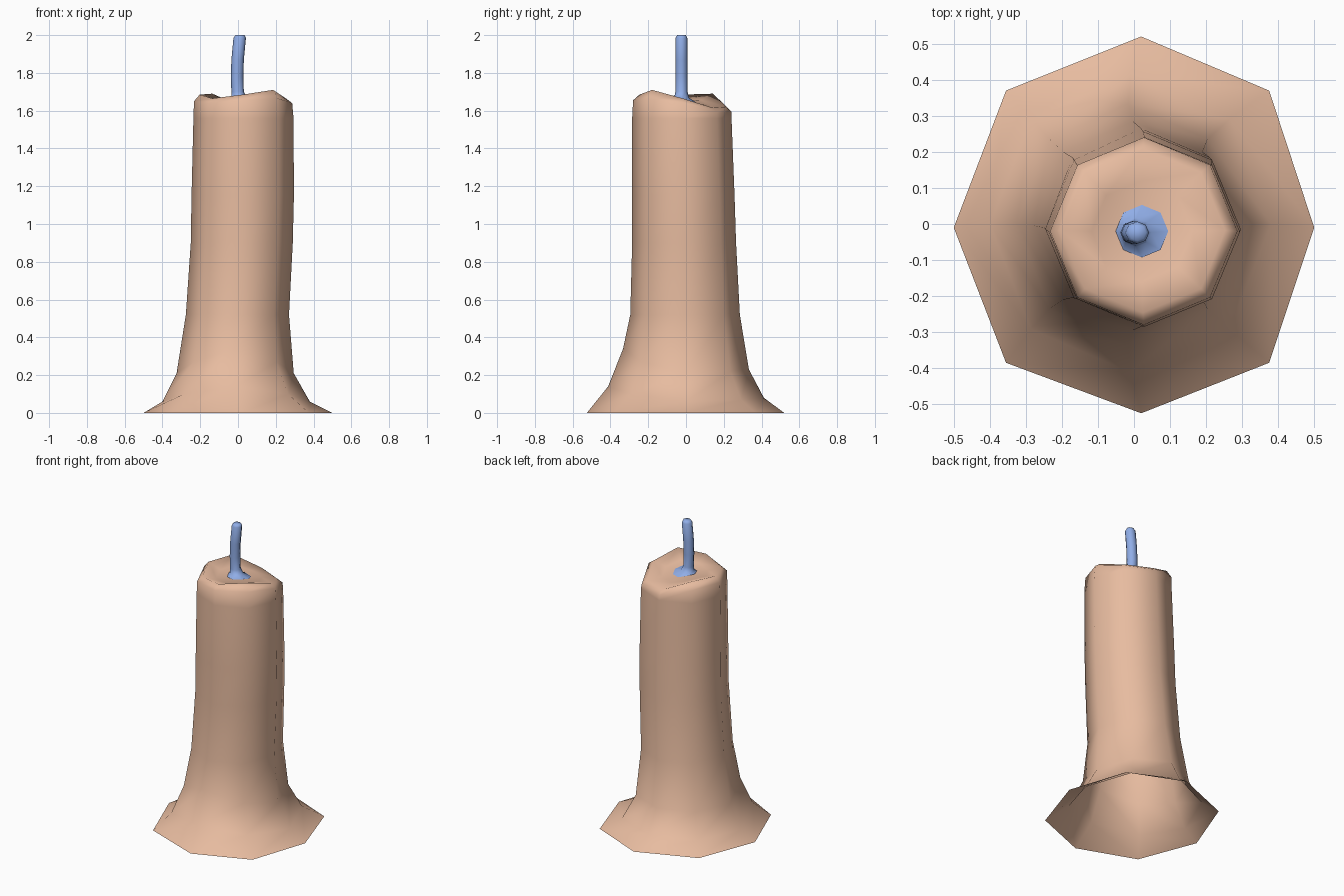
import bpy, bmesh
from math import sin, cos, tau


def material(name, color):
    m = bpy.data.materials.new(name)
    m.diffuse_color = color
    return m


def ring(cx, cy, rx, ry, z, n=8):
    """Ring of n points; z is one height or a list of heights per corner."""
    zs = z if isinstance(z, (list, tuple)) else [z] * n
    return [(cx + rx * cos(tau * i / n), cy + ry * sin(tau * i / n), zs[i])
            for i in range(n)]


def loft(name, rings, mat, tip=None):
    bm = bmesh.new()
    loops = [[bm.verts.new(p) for p in r] for r in rings]
    n = len(loops[0])
    for a, b in zip(loops, loops[1:]):
        for i in range(n):
            j = (i + 1) % n
            bm.faces.new((a[i], a[j], b[j], b[i]))
    if tip:
        v = bm.verts.new(tip)
        for i in range(n):
            bm.faces.new((loops[-1][i], loops[-1][(i + 1) % n], v))
    for f in bm.faces:
        f.smooth = True
    mesh = bpy.data.meshes.new(name)
    bm.to_mesh(mesh)
    bm.free()
    mesh.materials.append(mat)
    ob = bpy.data.objects.new(name, mesh)
    bpy.context.collection.objects.link(ob)
    return ob


wax = material("wax", (0.80, 0.50, 0.35, 1))
blue = material("wick_blue", (0.28, 0.42, 0.80, 1))

# Wax body: open flared foot, slim shaft, uneven rim and a shallow pool.
# Corner order: right, back right, back, back left, left, front left, front, front right
base = [(0.5, -0.01, 0), (0.375, 0.37, 0), (0.02, 0.52, 0), (-0.355, 0.37, 0),
        (-0.5, -0.01, 0), (-0.355, -0.385, 0), (0.02, -0.525, 0), (0.375, -0.385, 0)]
foot1 = [0.06, 0.07, 0.08, 0.07, 0.06, 0.10, 0.14, 0.10]
foot2 = [0.21, 0.22, 0.23, 0.22, 0.21, 0.27, 0.34, 0.27]
shoulder = [1.64, 1.59, 1.595, 1.645, 1.65, 1.64, 1.655, 1.665]
rim = [1.665, 1.615, 1.62, 1.69, 1.685, 1.665, 1.685, 1.71]

body_rings = [
    base,
    ring(-0.01, 0.0, 0.39, 0.412, foot1),
    ring(-0.015, 0.0, 0.31, 0.333, foot2),
    ring(-0.003, -0.005, 0.273, 0.29, 0.52),
    ring(0.02, -0.01, 0.27, 0.275, 0.90),
    ring(0.025, -0.014, 0.271, 0.271, 1.15),
    ring(0.029, -0.022, 0.265, 0.263, 1.56),
    ring(0.027, -0.02, 0.260, 0.260, shoulder),
    ring(0.025, -0.018, 0.228, 0.228, rim),
    ring(0.022, -0.02, 0.14, 0.14,
         [1.65 + 0.35 * (h - 1.667) for h in rim]),
]
loft("candle_wax", body_rings, wax, tip=(0.022, -0.02, 1.648))

# Wick: spreads out where it meets the pool, then rises with a slight bend
wick_rings = [
    ring(0.022, -0.02, 0.073, 0.073,
         [1.653 + 0.2 * (h - 1.667) for h in rim]),
    ring(0.006, -0.023, 0.042, 0.040, 1.668),
    ring(-0.002, -0.024, 0.033, 0.032, 1.70),
    ring(-0.005, -0.024, 0.033, 0.032, 1.78),
    ring(-0.002, -0.024, 0.033, 0.032, 1.87),
    ring(0.009, -0.024, 0.033, 0.031, 1.985),
    ring(0.010, -0.024, 0.024, 0.023, 2.0),
]
loft("wick", wick_rings, blue, tip=(0.010, -0.024, 2.0))
